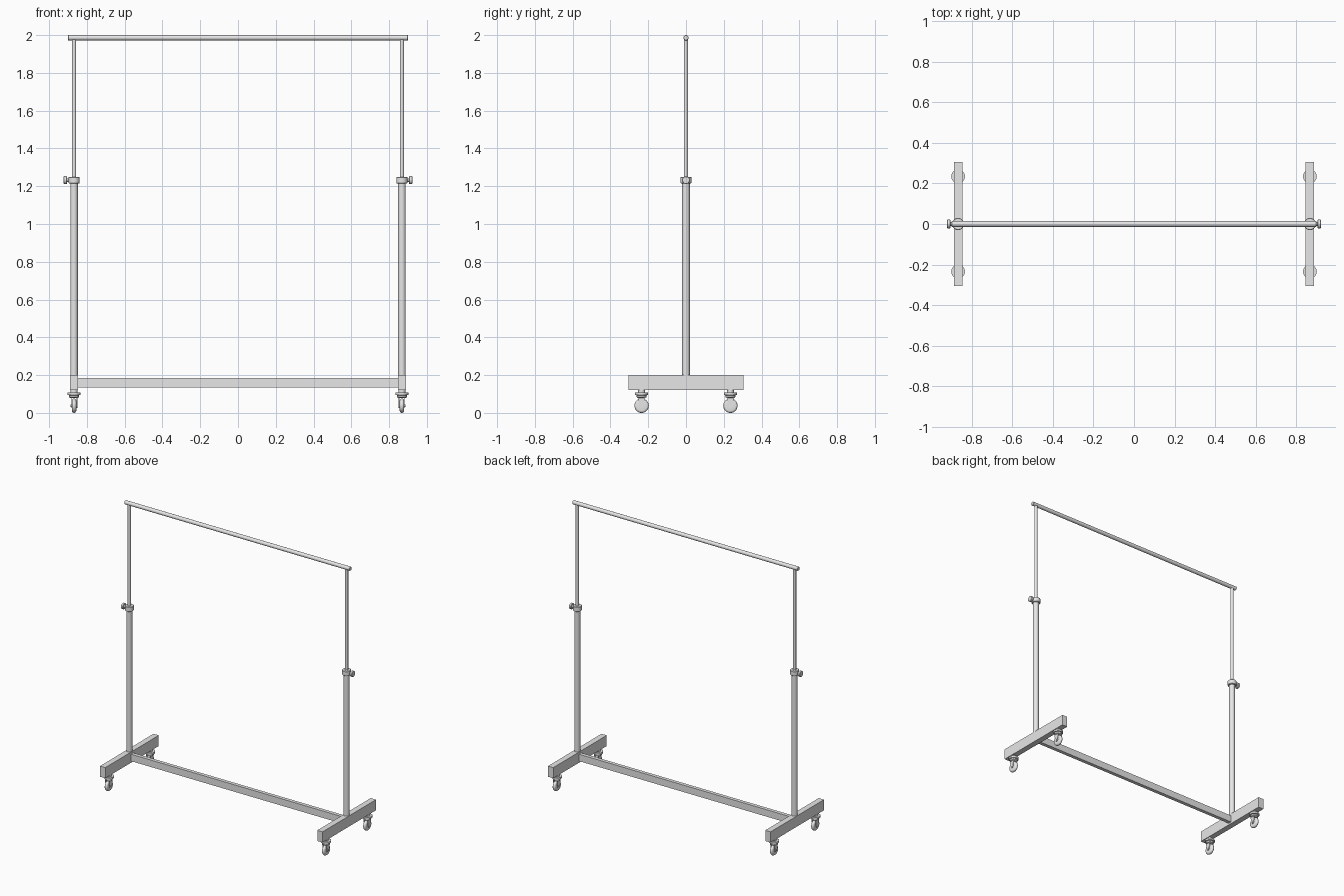
import bpy, bmesh, math
from mathutils import Matrix, Vector

cube = bpy.data.objects.get("Cube")
if cube:
    bpy.data.objects.remove(cube, do_unlink=True)

metal = bpy.data.materials.new("light_grey_metal")
metal.use_nodes = True
metal.diffuse_color = (0.8, 0.8, 0.8, 1)
metal.node_tree.nodes["Principled BSDF"].inputs["Base Color"].default_value = (0.8, 0.8, 0.8, 1)


def finish(name, bm, loc):
    bmesh.ops.recalc_face_normals(bm, faces=bm.faces)
    mesh = bpy.data.meshes.new(name)
    bm.to_mesh(mesh)
    bm.free()
    mesh.materials.append(metal)
    ob = bpy.data.objects.new(name, mesh)
    ob.location = loc
    bpy.context.collection.objects.link(ob)
    bpy.ops.object.select_all(action="DESELECT")
    ob.select_set(True)
    bpy.context.view_layer.objects.active = ob
    bpy.ops.object.shade_smooth_by_angle(angle=math.radians(35))
    return ob


def box(name, size, loc):
    bm = bmesh.new()
    bmesh.ops.create_cube(bm, size=1)
    bmesh.ops.scale(bm, vec=size, verts=bm.verts)
    return finish(name, bm, loc)


def lathe(name, profile, loc, axis="Z", sides=24):
    """Turn (radius, height) pairs around an axis and cap both ends."""
    bm = bmesh.new()
    rings = []
    for r, h in profile:
        rings.append([bm.verts.new((r * math.cos(math.tau * i / sides),
                                    r * math.sin(math.tau * i / sides), h))
                      for i in range(sides)])
    for a, b in zip(rings, rings[1:]):
        for i in range(sides):
            j = (i + 1) % sides
            bm.faces.new((a[i], a[j], b[j], b[i]))
    bm.faces.new(rings[0])
    bm.faces.new(rings[-1])
    if axis == "X":
        bm.transform(Matrix.Rotation(math.pi / 2, 4, "Y"))
    return finish(name, bm, loc)


def fork_cheek(name, loc):
    """Tapered side plate with a rounded lower end around the axle."""
    bm = bmesh.new()
    outline = [(0.021, 0.05), (-0.021, 0.05)]
    for i in range(9):
        a = math.pi + math.pi * i / 8
        outline.append((0.012 * math.cos(a), 0.012 * math.sin(a)))
    face = bm.faces.new([bm.verts.new((-0.002, y, z)) for y, z in outline])
    ext = bmesh.ops.extrude_face_region(bm, geom=[face])
    bmesh.ops.translate(bm, vec=Vector((0.004, 0, 0)),
                        verts=[v for v in ext["geom"] if isinstance(v, bmesh.types.BMVert)])
    return finish(name, bm, loc)


POST_X = 0.868
TOP_Z = 1.986

# Hanging rail and lower crossbar
lathe("hanging_rail", [(0.012, -0.9), (0.014, -0.898), (0.014, 0.898), (0.012, 0.9)],
      (0, 0, TOP_Z), "X")
box("lower_crossbar", (2 * POST_X - 0.04, 0.026, 0.05), (0, 0, 0.16))

for side, s in (("left", 1), ("right", -1)):
    x = s * POST_X
    # Foot and telescopic post
    box(side + "_foot", (0.042, 0.61, 0.077), (x, 0, 0.161))
    lathe(side + "_lower_post", [(0.02, 0.19), (0.02, 1.23)], (x, 0, 0))
    lathe(side + "_upper_post", [(0.011, 1.2), (0.011, TOP_Z)], (x, 0, 0))
    # Height clamp with its thumb screw
    lathe(side + "_clamp_collar",
          [(0.027, 1.215), (0.03, 1.218), (0.03, 1.247), (0.027, 1.25)], (x, 0, 0))
    lathe(side + "_knob_stem", [(0.009, -0.02), (0.009, 0.02)], (s * 0.893, 0, 1.232), "X")
    lathe(side + "_knob", [(0.018, -0.009), (0.021, -0.006), (0.021, 0.006), (0.018, 0.009)],
          (s * 0.914, 0, 1.232), "X")

    # Casters
    for end, y in (("front", -0.235), ("back", 0.235)):
        name = side + "_" + end + "_caster_"
        lathe(name + "swivel", [(0.018, 0.125), (0.018, 0.108), (0.034, 0.108),
                                (0.034, 0.095), (0.026, 0.093), (0.026, 0.083),
                                (0.02, 0.079)], (x, y, 0))
        tread = [(0.026 + 0.012 * math.cos(a), 0.012 * math.sin(a))
                 for a in (math.pi * (i / 10 - 0.5) for i in range(11))]
        lathe(name + "wheel", tread, (x, y, 0.038), "X", 32)
        lathe(name + "axle", [(0.006, -0.019), (0.006, 0.019)], (x, y, 0.038), "X", 12)
        for tag, d in (("inner", -s), ("outer", s)):
            fork_cheek(name + tag + "_fork", (x + d * 0.015, y, 0.038))
